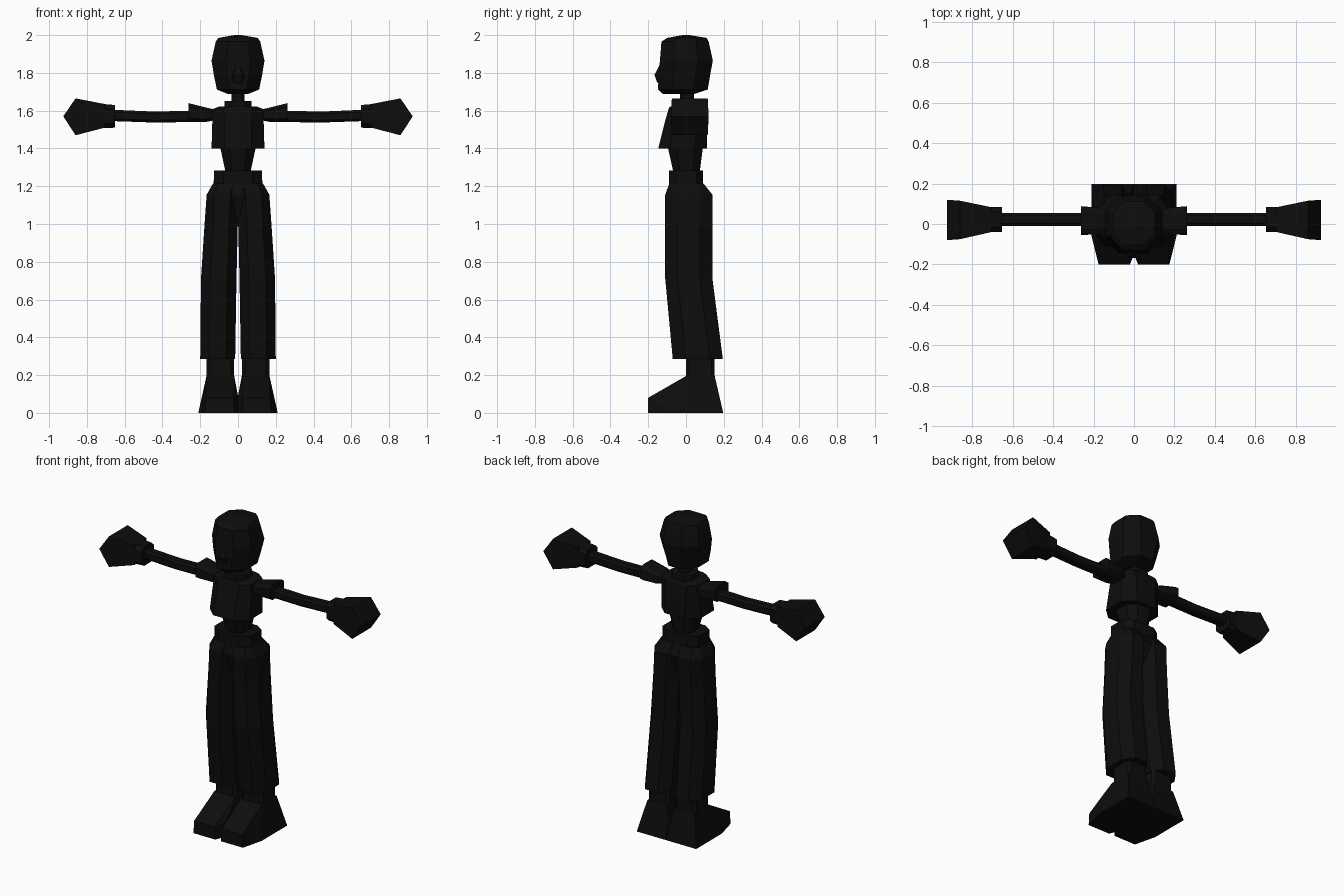
import bpy, bmesh
from mathutils import Vector

black = bpy.data.materials.new("matte black")
black.diffuse_color = (0.004, 0.004, 0.004, 1)


def section(u0, u1, v0, v1, c):
    """Chamfered rectangle outline with corner cut c (fraction of size)."""
    a, b = (u1 - u0) * c, (v1 - v0) * c
    return [(u0 + a, v0), (u1 - a, v0), (u1, v0 + b), (u1, v1 - b),
            (u1 - a, v1), (u0 + a, v1), (u0, v1 - b), (u0, v0 + b)]


def finish(name, bm, mirror=False):
    bmesh.ops.remove_doubles(bm, verts=bm.verts, dist=0.0005)
    bmesh.ops.recalc_face_normals(bm, faces=bm.faces)
    mesh = bpy.data.meshes.new(name)
    bm.to_mesh(mesh)
    bm.free()
    mesh.materials.append(black)
    ob = bpy.data.objects.new(name, mesh)
    bpy.context.collection.objects.link(ob)
    if mirror:
        m = ob.modifiers.new("mirror", 'MIRROR')
        m.use_axis[0] = True
        m.use_mirror_merge = False
    return ob


def loft(name, rings, axis='Z', mirror=False):
    """rings: (position along axis, u0, u1, v0, v1, chamfer).
    Z axis: u=x, v=y.  X axis: u=y, v=z."""
    bm = bmesh.new()
    loops = []
    for t, *r in rings:
        pts = section(*r)
        loops.append([bm.verts.new((u, v, t) if axis == 'Z' else (t, u, v))
                      for u, v in pts])
    for lo, hi in zip(loops, loops[1:]):
        for i in range(8):
            j = (i + 1) % 8
            bm.faces.new((lo[i], lo[j], hi[j], hi[i]))
    bm.faces.new(loops[0][::-1])
    bm.faces.new(loops[-1])
    return finish(name, bm, mirror)


def hull(name, pts, mirror=False):
    bm = bmesh.new()
    for p in pts:
        bm.verts.new(p)
    bmesh.ops.convex_hull(bm, input=bm.verts)
    return finish(name, bm, mirror)


# Head, nose and neck
loft("head", [
    (1.687, -.05, .05, -.12, .04, .25),
    (1.712, -.112, .112, -.148, .115, .3),
    (1.79, -.128, .128, -.145, .128, .28),
    (1.865, -.14, .14, -.138, .142, .27),
    (1.965, -.118, .118, -.13, .12, .27),
    (1.985, -.105, .105, -.10, .11, .27),
    (2.0, -.02, .02, -.02, .02, .27)])
hull("nose", [(0, -.138, 1.845), (-.025, -.167, 1.79), (.025, -.167, 1.79),
              (-.04, -.13, 1.79), (.04, -.13, 1.79),
              (-.025, -.153, 1.75), (.025, -.153, 1.75), (0, -.12, 1.73)])
loft("neck", [(1.62, -.035, .035, -.035, .045, .2),
              (1.71, -.033, .033, -.03, .04, .2)])
loft("collar", [(1.60, -.075, .075, -.07, .085, .25),
                (1.652, -.07, .07, -.065, .08, .25)])

# Torso
loft("chest", [(1.40, -.14, .14, -.147, .112, .24),
               (1.54, -.136, .136, -.112, .108, .24),
               (1.61, -.13, .13, -.092, .10, .2),
               (1.622, -.10, .10, -.085, .09, .2)])
loft("waist", [(1.27, -.065, .065, -.066, .072, .25),
               (1.41, -.095, .095, -.097, .09, .25)])
loft("belt", [(1.17, -.13, .13, -.088, .092, .2),
              (1.283, -.127, .127, -.09, .09, .2)])

# Hips and trouser legs
loft("hips", [(1.02, -.08, .08, -.05, .08, .2),
              (1.15, -.15, .15, -.10, .125, .2),
              (1.212, -.13, .13, -.09, .09, .2)])
loft("trouser_leg", [(.285, .015, .20, -.07, .195, .26),
                     (.71, .008, .196, -.11, .14, .26),
                     (1.0, .001, .177, -.11, .14, .26),
                     (1.155, 0, .166, -.11, .14, .24),
                     (1.215, 0, .132, -.088, .092, .2)], mirror=True)

# Boots
loft("ankle", [(.18, .02, .167, 0, .152, .12),
               (.30, .022, .167, 0, .152, .12)], mirror=True)
hull("boot", [(x, y, 0) for x, y in
              ((.02, -.2), (.175, -.2), (.21, -.06), (.21, .197),
               (0, .197), (0, -.15))] +
     [(.025, -.2, .08), (.17, -.2, .08), (.02, 0, .195), (.167, 0, .195),
      (.02, .152, .195), (.167, .152, .195), (0, -.13, .09), (0, .16, .09)],
     mirror=True)

# Arms: sleeve, forearm, glove
loft("sleeve", [(.12, -.035, .065, 1.55, 1.605, .2),
                (.17, -.05, .08, 1.54, 1.617, .2),
                (.262, -.055, .088, 1.54, 1.64, .2)], 'X', True)
loft("arm", [(.24, -.01, .055, 1.54, 1.60, .2),
             (.44, -.01, .055, 1.537, 1.595, .2),
             (.67, -.01, .055, 1.545, 1.605, .2)], 'X', True)
loft("glove_cuff", [(.652, -.04, .083, 1.51, 1.63, .2),
                    (.71, -.04, .083, 1.507, 1.635, .2)], 'X', True)
hull("glove", [(.705, y, z) for y in (-.04, .083) for z in (1.51, 1.635)] +
     [(.86, y, z) for y in (-.075, .115) for z in (1.47, 1.665)] +
     [(.925, -.08, 1.57), (.925, .12, 1.57)], mirror=True)
